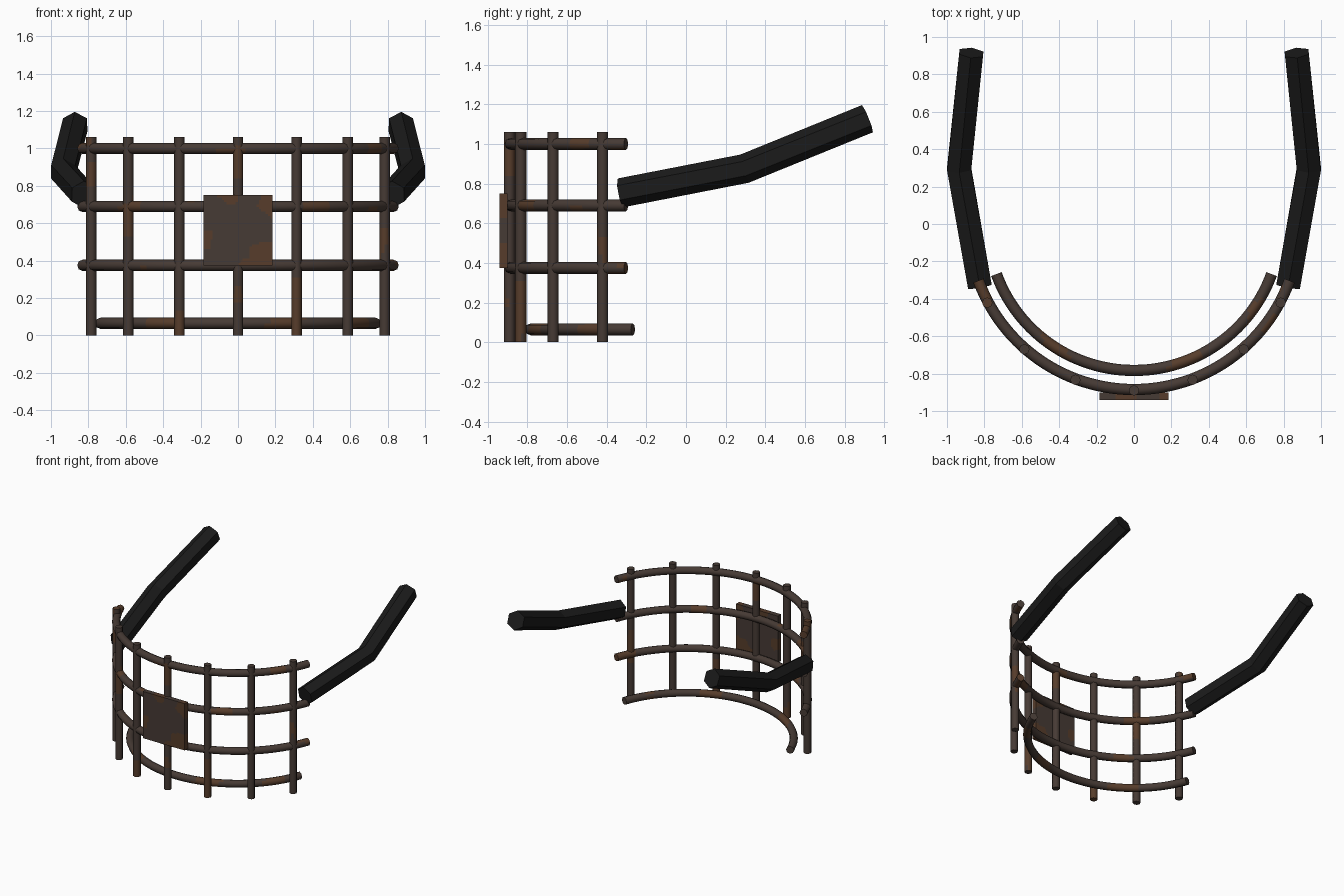
import bpy, bmesh, math
from mathutils import Vector, noise

if "Cube" in bpy.data.objects:
    bpy.data.objects.remove(bpy.data.objects["Cube"])


def material(name, rgb):
    m = bpy.data.materials.new(name)
    m.diffuse_color = (*rgb, 1)
    m.use_nodes = True
    m.node_tree.nodes["Principled BSDF"].inputs["Base Color"].default_value = m.diffuse_color
    return m


IRON = material("dark_iron", (0.062, 0.043, 0.035))
RUST = material("rust", (0.095, 0.046, 0.024))
BLACK = material("black_rubber", (0.011, 0.011, 0.011))


def finish(name, bm, mats, rusty=None, smooth=False):
    bmesh.ops.recalc_face_normals(bm, faces=bm.faces)
    for f in bm.faces:
        if rusty and rusty(f.calc_center_median()):
            f.material_index = 1
        f.smooth = smooth and len(f.verts) == 4
    me = bpy.data.meshes.new(name)
    bm.to_mesh(me)
    bm.free()
    for m in mats:
        me.materials.append(m)
    ob = bpy.data.objects.new(name, me)
    bpy.context.collection.objects.link(ob)
    if smooth:
        me.set_sharp_from_angle(angle=math.radians(50))
    return ob


def rust_noise(p):
    return noise.noise(p * 4.5 + Vector((3.1, 7.7, 1.3))) > 0.3


def sweep(path, radius, sides):
    """Capped tube along a path, mitred at the bends."""
    bm = bmesh.new()
    pts = [Vector(p) for p in path]
    rings = []
    for i, p in enumerate(pts):
        t = pts[min(i + 1, len(pts) - 1)] - pts[max(i - 1, 0)]
        if 0 < i < len(pts) - 1:
            t = (pts[i + 1] - p).normalized() + (p - pts[i - 1]).normalized()
        t.normalize()
        ref = Vector((0, 0, 1)) if abs(t.z) < 0.9 else Vector((0, 1, 0))
        side = t.cross(ref).normalized()
        up = side.cross(t)
        rings.append([bm.verts.new(p + radius * (math.cos(a) * up + math.sin(a) * side))
                      for a in (2 * math.pi * k / sides for k in range(sides))])
    for r0, r1 in zip(rings, rings[1:]):
        for k in range(sides):
            n = (k + 1) % sides
            bm.faces.new((r0[k], r0[n], r1[n], r1[k]))
    bm.faces.new(rings[0])
    bm.faces.new(rings[-1])
    return bm


def on_arc(r, deg, z):
    a = math.radians(deg)
    return (r * math.sin(a), -r * math.cos(a), z)


# Curved horizontal rails, the lowest one set inward
for i, (z, r) in enumerate([(0.065, 0.783), (0.375, 0.885), (0.69, 0.885), (1.0, 0.885)]):
    path = [on_arc(r, -70 + 140 * k / 56, z) for k in range(57)]
    finish(f"curved_rail_{i + 1}", sweep(path, 0.03, 8), [IRON, RUST], rust_noise, True)

# Upright bars
for i in range(-3, 4):
    path = [on_arc(0.89, 20.6 * i, 1.06 * k / 24) for k in range(25)]
    finish(f"upright_bar_{i + 4}", sweep(path, 0.028, 8), [IRON, RUST], rust_noise, True)

# Front plate with rust blotches
BLOTCHES = [(0.15, 0.40, 0.10), (0.05, 0.37, 0.05), (0.18, 0.70, 0.07),
            (-0.05, 0.76, 0.06), (-0.18, 0.52, 0.05)]


def plate_rust(p):
    w = 0.02 * noise.noise(p * 18)
    return any(math.hypot(p.x - x, p.z - z) < r + w for x, z, r in BLOTCHES)


bm = bmesh.new()
bmesh.ops.create_cube(bm, size=1)
for v in bm.verts:
    v.co = Vector((v.co.x * 0.37, v.co.y * 0.04 - 0.92, v.co.z * 0.375 + 0.5625))
bmesh.ops.subdivide_edges(bm, edges=[e for e in bm.edges if e.calc_length() > 0.1],
                          cuts=29, use_grid_fill=True)
finish("front_plate", bm, [IRON, RUST], plate_rust)

# Bent six-sided arms reaching back and up
for name, s in (("left_arm", -1), ("right_arm", 1)):
    path = [(s * 0.825, -0.33, 0.753), (s * 0.935, 0.295, 0.875), (s * 0.87, 0.915, 1.127)]
    finish(name, sweep(path, 0.074, 6), [BLACK])
